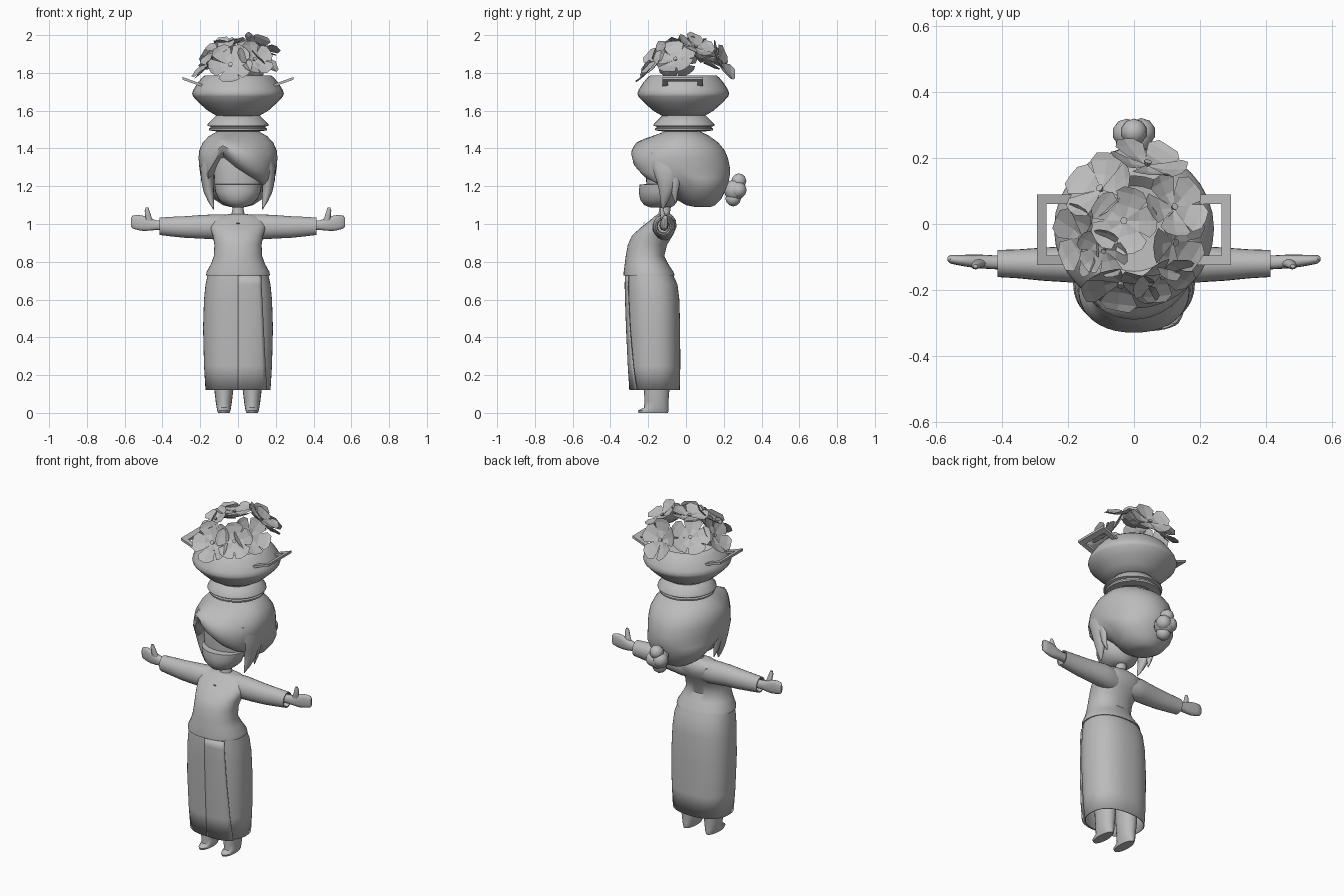
import bpy, bmesh, math
from mathutils import Vector, Matrix

mat = bpy.data.materials.new("clay grey")
mat.diffuse_color = (0.5, 0.5, 0.5, 1)


def finish(name, bm, smooth=True, angle=40):
    me = bpy.data.meshes.new(name)
    bmesh.ops.recalc_face_normals(bm, faces=bm.faces)
    bm.to_mesh(me)
    bm.free()
    me.materials.append(mat)
    ob = bpy.data.objects.new(name, me)
    bpy.context.collection.objects.link(ob)
    if smooth:
        bpy.ops.object.select_all(action='DESELECT')
        ob.select_set(True)
        bpy.context.view_layer.objects.active = ob
        bpy.ops.object.shade_smooth_by_angle(angle=math.radians(angle))
    return ob


def loft(name, rings, n=32, axis='z', power=1.0, caps=(True, True), mod=None, angle=40):
    """Rings are (position along axis, centre a, centre b, radius a, radius b)."""
    bm = bmesh.new()
    loops = []
    for t, ca, cb, ra, rb in rings:
        loop = []
        for i in range(n):
            f = 2 * math.pi * i / n
            c, s = math.cos(f), math.sin(f)
            a = ca + ra * math.copysign(abs(c) ** power, c)
            b = cb + rb * math.copysign(abs(s) ** power, s)
            p = Vector((a, b, t)) if axis == 'z' else Vector((t, a, b))
            loop.append(bm.verts.new(mod(p, cb, rb) if mod else p))
        loops.append(loop)
    for lo, hi in zip(loops, loops[1:]):
        for i in range(n):
            j = (i + 1) % n
            bm.faces.new((lo[i], lo[j], hi[j], hi[i]))
    if caps[0]:
        bm.faces.new(loops[0])
    if caps[1]:
        bm.faces.new(loops[-1])
    return finish(name, bm, angle=angle)


def body(rows):
    """Rows of (z, front y, back y, half width) become rings around x = 0."""
    return [(z, 0, (f + b) / 2, w, (b - f) / 2) for z, f, b, w in rows]


def lathe(name, profile, cy, n=32):
    return loft(name, [(z, 0, cy, r, r) for z, r in profile], n, caps=(False, False))


# Long skirt, open at the bottom
skirt_rings = body([(0.12, -0.298, -0.033, 0.172), (0.25, -0.306, -0.03, 0.18),
                    (0.45, -0.315, -0.031, 0.185), (0.60, -0.32, -0.035, 0.18),
                    (0.68, -0.322, -0.045, 0.172), (0.735, -0.318, -0.07, 0.16)])
skirt = loft("skirt", skirt_rings, 64, power=0.85, caps=(False, True), angle=30)
skirt.modifiers.new("cloth", 'SOLIDIFY').thickness = 0.006

# Wrapped front flap whose free edge stands off the skirt
bm = bmesh.new()
rows = []
for z, _, cy, rx, ry in skirt_rings[:-1] + [(0.728, 0, -0.194, 0.161, 0.126)]:
    edge = 0.145 - 0.03 * (z - 0.12) / 0.6
    row = []
    for k in range(9):
        x = edge * k / 8
        y = cy - ry * (1 - (x / rx) ** (2 / 0.85)) ** (0.85 / 2)
        row.append(bm.verts.new((x + 0.008 * k / 8, y - 0.014 * k / 8, z)))
    rows.append(row)
for lo, hi in zip(rows, rows[1:]):
    for k in range(8):
        bm.faces.new((lo[k], lo[k + 1], hi[k + 1], hi[k]))
flap = finish("skirt_flap", bm, angle=30)
flap.modifiers.new("cloth", 'SOLIDIFY').thickness = 0.006

# Blouse with flared hem
loft("blouse", body([(0.728, -0.330, -0.060, 0.169), (0.745, -0.330, -0.066, 0.167),
     (0.79, -0.324, -0.095, 0.142), (0.83, -0.319, -0.115, 0.128),
     (0.89, -0.308, -0.10, 0.125), (0.94, -0.285, -0.07, 0.134),
     (0.985, -0.235, -0.05, 0.15), (1.02, -0.19, -0.053, 0.148),
     (1.042, -0.165, -0.07, 0.11), (1.052, -0.15, -0.08, 0.05)]), 40, power=0.9)
loft("neck", body([(1.0, -0.16, -0.07, 0.045), (1.06, -0.145, -0.085, 0.033),
     (1.09, -0.14, -0.08, 0.028), (1.16, -0.14, -0.06, 0.03)]), 20)
# Front button
loft("button", [(-0.007, -0.222, 1.005, 0.004, 0.004), (0.007, -0.222, 1.005, 0.004, 0.004)], 8, 'x')

for s, side in ((1, "right"), (-1, "left")):
    # Sleeve, open at the cuff
    loft(side + "_sleeve", [(s * x, y, z, ry, rz) for x, y, z, ry, rz in [
         (0.03, -0.118, 0.982, 0.05, 0.066), (0.09, -0.117, 0.982, 0.06, 0.068),
         (0.14, -0.118, 0.985, 0.06, 0.065), (0.20, -0.122, 0.985, 0.055, 0.062),
         (0.28, -0.122, 0.984, 0.05, 0.057), (0.35, -0.121, 0.986, 0.044, 0.052),
         (0.415, -0.12, 0.988, 0.041, 0.046), (0.414, -0.12, 0.988, 0.034, 0.039),
         (0.38, -0.12, 0.988, 0.03, 0.034)]], 24, 'x')
    # Flat mitten hand and raised thumb
    loft(side + "_hand", [(s * x, y, z, ry, rz) for x, y, z, ry, rz in [
         (0.37, -0.118, 0.992, 0.022, 0.025), (0.43, -0.116, 0.994, 0.021, 0.025),
         (0.465, -0.114, 0.997, 0.021, 0.032), (0.50, -0.112, 1.003, 0.019, 0.04),
         (0.53, -0.11, 1.008, 0.016, 0.04), (0.558, -0.107, 1.01, 0.013, 0.034),
         (0.566, -0.106, 1.01, 0.006, 0.024)]], 16, 'x', 0.8)
    loft(side + "_thumb", [(1.01, s * 0.468, -0.118, 0.024, 0.014), (1.04, s * 0.475, -0.122, 0.016, 0.013),
         (1.07, s * 0.481, -0.127, 0.013, 0.011), (1.087, s * 0.482, -0.128, 0.007, 0.006)], 12)
    # Leg tapering to a flat pointed foot
    loft(side + "_leg", [(z, s * 0.075, (f + b) / 2, w, (b - f) / 2) for z, f, b, w in [
         (0.0, -0.25, -0.095, 0.03), (0.012, -0.255, -0.092, 0.035), (0.028, -0.222, -0.093, 0.038),
         (0.06, -0.22, -0.093, 0.043), (0.12, -0.222, -0.088, 0.05), (0.35, -0.23, -0.08, 0.06)]], 20)
    # Pointed side locks of hair
    loft(side + "_side_lock", [(z, s * x, y, rx, ry) for z, x, y, rx, ry in [
         (1.078, 0.13, -0.125, 0.002, 0.004), (1.12, 0.143, -0.115, 0.016, 0.02),
         (1.17, 0.155, -0.105, 0.027, 0.036), (1.23, 0.162, -0.10, 0.033, 0.055),
         (1.30, 0.165, -0.10, 0.035, 0.08), (1.38, 0.15, -0.10, 0.03, 0.09)]], 16)
    loft(side + "_back_lock", [(z, s * x, y, rx, ry) for z, x, y, rx, ry in [
         (1.11, 0.148, -0.055, 0.002, 0.003), (1.16, 0.16, -0.06, 0.014, 0.016),
         (1.23, 0.172, -0.06, 0.018, 0.03), (1.30, 0.17, -0.06, 0.018, 0.04)]], 12)

    # Angular basket handle, tilted outward
    pts = [(0.185, -0.125), (0.295, -0.125), (0.295, 0.09), (0.185, 0.09)]
    inner = [(0.185, -0.095), (0.265, -0.095), (0.265, 0.06), (0.185, 0.06)]
    bm = bmesh.new()
    lay = [[bm.verts.new((s * x, y, 1.725 + (x - 0.185) * 0.36 + dz)) for x, y in loop]
           for dz in (0, 0.014) for loop in (pts, inner)]
    ob, ib, ot, it = lay
    for i in range(3):
        j = i + 1
        for a, b in ((ob, ib), (ot, it), (ob, ot), (ib, it)):
            bm.faces.new((a[i], a[j], b[j], b[i]))
    for i in (0, 3):
        bm.faces.new((ob[i], ib[i], it[i], ot[i]))
    finish(side + "_handle", bm, False)


# Head: face with a step below the eyes, and hair with a side-swept fringe
loft("face", body([(1.088, -0.19, -0.08, 0.03), (1.10, -0.222, -0.06, 0.068), (1.13, -0.243, -0.04, 0.102),
     (1.17, -0.25, -0.03, 0.12), (1.208, -0.245, -0.03, 0.125), (1.212, -0.21, -0.03, 0.124),
     (1.32, -0.215, -0.03, 0.13), (1.40, -0.20, -0.03, 0.11)]), 32)

FRINGE = [(-0.25, 1.2), (-0.16, 1.21), (-0.12, 1.30), (-0.085, 1.37), (-0.015, 1.305),
          (0.06, 1.255), (0.14, 1.21), (0.25, 1.19)]


def sweep(p, cy, ry):
    """Slide the lower front of the hair to follow the fringe line."""
    front = max(0.0, min(1.0, (cy - p.y) / ry * 2 - 0.4))
    for (x0, z0), (x1, z1) in zip(FRINGE, FRINGE[1:]):
        if x0 <= p.x <= x1:
            shift = z0 + (z1 - z0) * (p.x - x0) / (x1 - x0) - 1.25
    fade = (1.48 - p.z) / 0.23 if p.z > 1.25 else (p.z - 1.16) / 0.09
    p.z += shift * front * max(0.0, min(1.0, fade))
    return p


loft("hair", body([(1.09, 0.05, 0.13, 0.04), (1.10, 0.0, 0.155, 0.08), (1.13, -0.05, 0.185, 0.125),
     (1.18, -0.09, 0.21, 0.168), (1.22, -0.13, 0.225, 0.188), (1.245, -0.20, 0.23, 0.195),
     (1.265, -0.25, 0.233, 0.20), (1.30, -0.28, 0.232, 0.205), (1.35, -0.29, 0.222, 0.209),
     (1.39, -0.275, 0.205, 0.205), (1.43, -0.23, 0.172, 0.187), (1.465, -0.17, 0.125, 0.155),
     (1.49, -0.11, 0.075, 0.11), (1.502, -0.06, 0.03, 0.05)]), 64, mod=sweep, angle=50)

# Hair bun made from a core and embedded twists
bm = bmesh.new()
for x, y, z, r in [(0, 0.258, 1.178, 0.058), (0, 0.28, 1.228, 0.04), (0.022, 0.278, 1.18, 0.044),
                   (-0.022, 0.276, 1.185, 0.044), (0, 0.25, 1.135, 0.042)]:
    bmesh.ops.create_icosphere(bm, subdivisions=2, radius=r, matrix=Matrix.Translation((x, y, z)))
finish("hair_bun", bm)

# Head ring and open bowl
lathe("head_ring", [(1.49, 0.11), (1.495, 0.152), (1.505, 0.154), (1.51, 0.146), (1.516, 0.146),
      (1.52, 0.162), (1.53, 0.16), (1.575, 0.115), (1.58, 0.09)], -0.01)
lathe("bowl", [(1.572, 0.0), (1.572, 0.112), (1.60, 0.16), (1.64, 0.205), (1.675, 0.238), (1.69, 0.243),
      (1.71, 0.237), (1.745, 0.215), (1.775, 0.19), (1.787, 0.175), (1.787, 0.16), (1.74, 0.19),
      (1.68, 0.21), (1.60, 0.13), (1.59, 0.0)], -0.014)


# Five-petalled blossoms with broad creased petals
def flower(name, centre, normal, size, roll):
    bm = bmesh.new()
    half = [(0.05, 0.04), (0.45, 0.33), (0.8, 0.5), (1.0, 0.3)]
    for k in range(5):
        rot = Matrix.Rotation(2 * math.pi * k / 5 + roll, 4, 'Z')
        mid = [bm.verts.new(rot @ Vector((r * size, 0, (0.25 * r * r - 0.04) * size)))
               for r in (0.05, 0.45, 0.85, 1.04)]
        for s in (1, -1):
            edge = [bm.verts.new(rot @ Vector((r * size, s * w * size, (0.25 * r * r + 0.04 * s * r) * size)))
                    for r, w in half]
            for i in range(3):
                bm.faces.new((mid[i], mid[i + 1], edge[i + 1], edge[i]))
    bmesh.ops.create_cone(bm, cap_ends=True, segments=8, radius1=0.06 * size, radius2=0.11 * size,
                          depth=0.12 * size, matrix=Matrix.Translation((0, 0, 0.04 * size)))
    ob = finish(name, bm, False)
    q = Vector(normal).to_track_quat('Z', 'Y')
    ob.matrix_world = Matrix.Translation(centre) @ q.to_matrix().to_4x4()


blossoms = [((-0.03, 0.01, 1.955), (-0.1, 0, 1), 0.10, 0.3), ((0.12, -0.055, 1.87), (0.85, -0.25, 0.8), 0.11, 0.6),
            ((-0.155, -0.045, 1.85), (-1, -0.2, 0.7), 0.11, 0.2), ((-0.04, -0.18, 1.84), (-0.05, -1, 0.6), 0.115, 0.9),
            ((0.04, 0.18, 1.855), (0.25, 1, 0.5), 0.115, 0.5), ((0.12, 0.05, 1.935), (0.5, 0.4, 0.9), 0.10, 1.1),
            ((-0.10, 0.105, 1.88), (-0.6, 0.6, 0.9), 0.11, 0.0), ((0.085, -0.155, 1.87), (0.5, -1, 0.7), 0.10, 0.4),
            ((-0.09, -0.08, 1.93), (-0.4, -0.5, 0.9), 0.08, 0.7)]
for i, (c, nrm, size, roll) in enumerate(blossoms):
    flower("blossom_%d" % (i + 1), c, nrm, size, roll)
